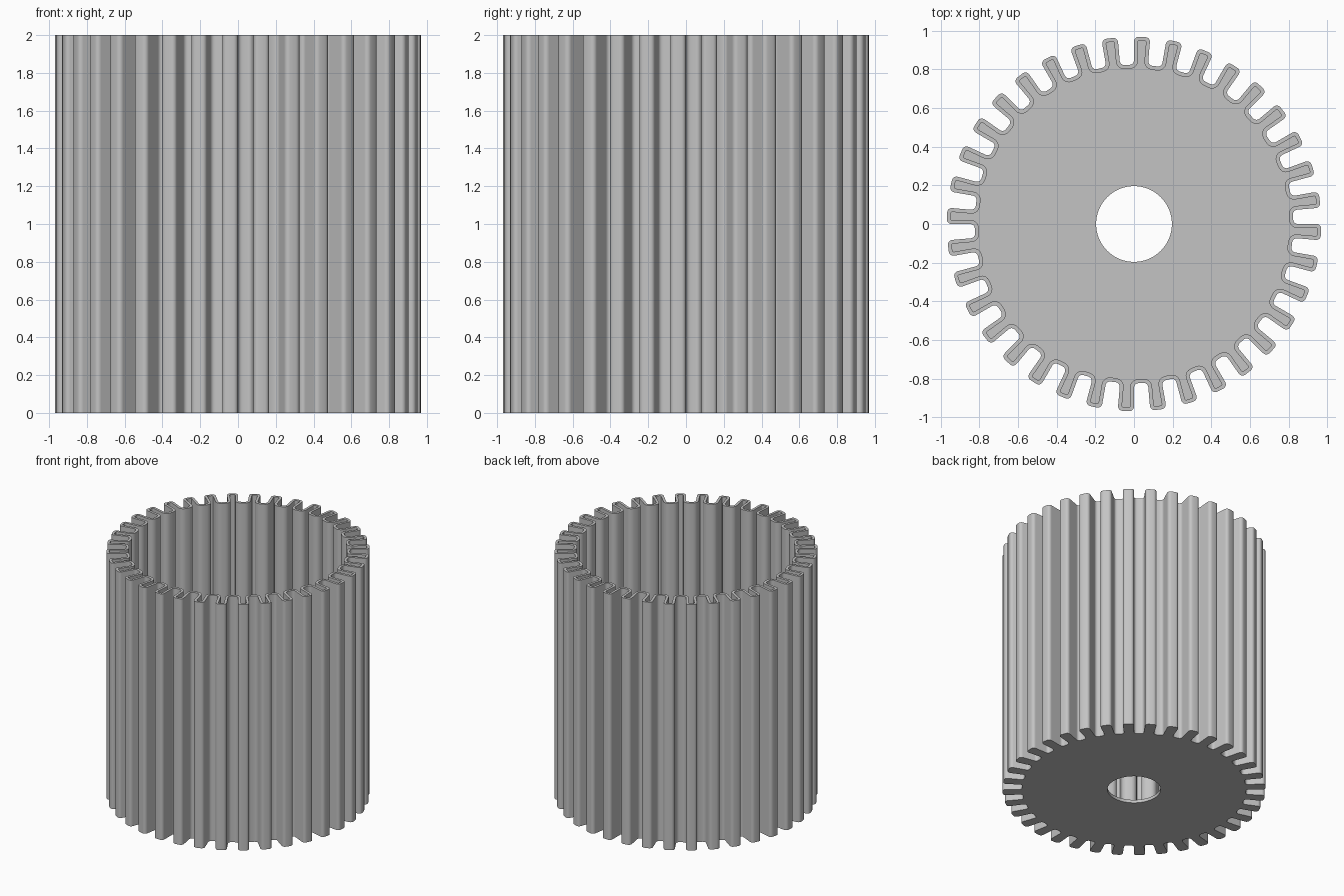
import bpy
import bmesh
from math import sin, cos, pi, radians
from mathutils import Vector

if "Cube" in bpy.data.objects:
    bpy.data.objects.remove(bpy.data.objects["Cube"], do_unlink=True)

TEETH = 36
TIP, ROOT = 0.97, 0.825      # outer radii of ridges and grooves
WALL, FLOOR, HEIGHT = 0.02, 0.025, 2.0
HOLE = 0.196
STEPS = 4


def polar(radius, angle):
    return Vector((radius * cos(angle), radius * sin(angle)))


def pleated_loop(inset, tip_round, root_round):
    """Closed pleated outline with rounded corners, moved inward by inset."""
    corners = []
    half = pi / TEETH
    tip, root = TIP - inset, ROOT - inset
    for k in range(TEETH):
        a = 2 * half * k
        corners += [
            (polar(tip, a - half + inset / tip), tip_round),
            (polar(tip, a - inset / tip), tip_round),
            (polar(root, a - inset / root), root_round),
            (polar(root, a + half + inset / root), root_round),
        ]
    loop = []
    for i, (p, r) in enumerate(corners):
        before = p + (corners[i - 1][0] - p).normalized() * r
        after = p + (corners[(i + 1) % len(corners)][0] - p).normalized() * r
        for s in range(STEPS + 1):
            t = radians(90) * s / STEPS
            loop.append(p + (before - p) * (1 - sin(t)) + (after - p) * (1 - cos(t)))
    return loop


bm = bmesh.new()


def ring(points, z):
    verts = [bm.verts.new((p.x, p.y, z)) for p in points]
    for i, v in enumerate(verts):
        bm.edges.new((verts[i - 1], v))
    return verts


def bridge(a, b):
    for i in range(len(a)):
        bm.faces.new((a[i - 1], a[i], b[i], b[i - 1]))


def fill_between(a, b):
    edges = [bm.edges.get((r[i - 1], r[i])) for r in (a, b) for i in range(len(r))]
    bmesh.ops.triangle_fill(bm, use_beauty=True, use_dissolve=False, edges=edges)


outer = pleated_loop(0, 0.025, 0.022)
inner = pleated_loop(WALL, 0.008, 0.04)
circle = [polar(HOLE, 2 * pi * i / 72) for i in range(72)]

# Pleated wall: outside, rim and inside
outer_low, outer_top = ring(outer, 0), ring(outer, HEIGHT)
inner_low, inner_top = ring(inner, FLOOR), ring(inner, HEIGHT)
bridge(outer_low, outer_top)
bridge(outer_top, inner_top)
bridge(inner_top, inner_low)

# Floor with a round hole
hole_low, hole_top = ring(circle, 0), ring(circle, FLOOR)
bridge(hole_low, hole_top)
fill_between(outer_low, hole_low)
fill_between(inner_low, hole_top)
bmesh.ops.recalc_face_normals(bm, faces=bm.faces[:])

mesh = bpy.data.meshes.new("pleated_cup")
bm.to_mesh(mesh)
bm.free()
cup = bpy.data.objects.new("pleated_cup", mesh)
bpy.context.collection.objects.link(cup)

# Plain grey material
grey = bpy.data.materials.new("plain_grey")
grey.use_nodes = True
colour = (0.55, 0.55, 0.55, 1)
grey.diffuse_color = colour
grey.node_tree.nodes["Principled BSDF"].inputs["Base Color"].default_value = colour
mesh.materials.append(grey)

# Smooth rounded corners, sharp rims
bpy.ops.object.select_all(action="DESELECT")
cup.select_set(True)
bpy.context.view_layer.objects.active = cup
bpy.ops.object.shade_smooth_by_angle(angle=radians(35))
